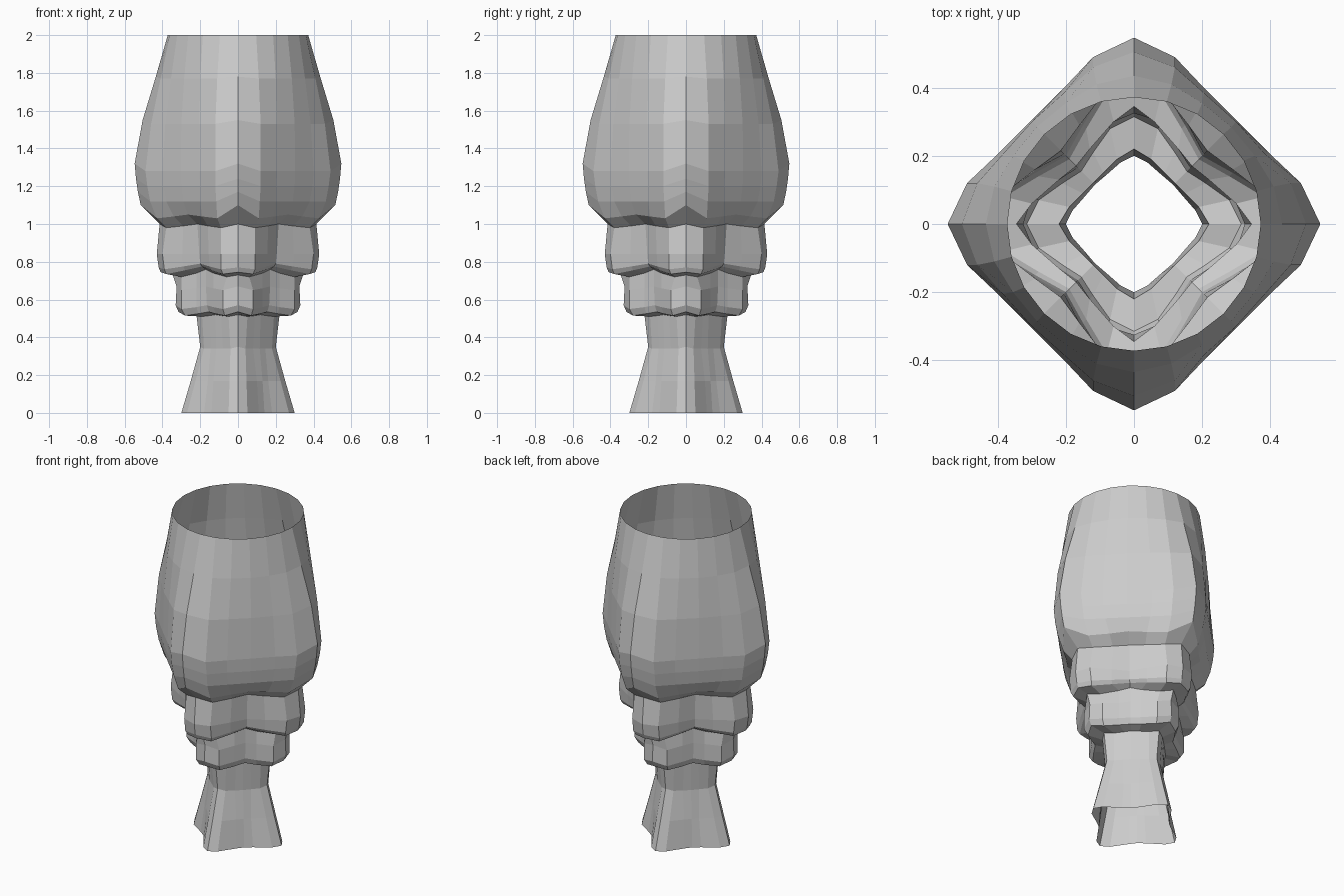
import bpy
import bmesh
from math import sin, cos, radians

cube = bpy.data.objects.get("Cube")
if cube:
    bpy.data.objects.remove(cube, do_unlink=True)

grey = bpy.data.materials.new("plain_grey")
grey.use_nodes = True
colour = (0.6, 0.6, 0.6, 1)
grey.diffuse_color = colour
grey.node_tree.nodes["Principled BSDF"].inputs["Base Color"].default_value = colour


def ring(z, ridge, shoulder, flank, corner, ridge_lift=0.0, corner_lift=0.0):
    """Closed ring, mirrored about both axes and both diagonals."""
    eighth = [(0, ridge, z + ridge_lift), (*shoulder, z),
              (*flank, z + corner_lift / 2), (corner, corner, z + corner_lift)]
    quarter = eighth + [(y, x, h) for x, y, h in eighth[2:0:-1]]
    points = []
    for _ in range(4):
        points += quarter
        quarter = [(y, -x, h) for x, y, h in quarter]
    return points


def round_ring(z, r):
    a, b = radians(15), radians(30)
    return ring(z, r, (r * sin(a), r * cos(a)), (r * sin(b), r * cos(b)),
                r * cos(radians(45)))


def shell(name, rings):
    """Open tube of flat faces through the rings."""
    bm = bmesh.new()
    rows = [[bm.verts.new(p) for p in points] for points in rings]
    for low, high in zip(rows, rows[1:]):
        n = len(low)
        for i in range(n):
            j = (i + 1) % n
            bm.faces.new((low[j], low[i], high[i], high[j]))
    mesh = bpy.data.meshes.new(name)
    bm.to_mesh(mesh)
    bm.free()
    mesh.materials.append(grey)
    obj = bpy.data.objects.new(name, mesh)
    bpy.context.collection.objects.link(obj)


# Flared foot and neck
neck_top = ring(0.51, 0.22, (0.05, 0.19), (0.09, 0.15), 0.12, 0.01, 0.01)
shell("foot", [
    ring(0, 0.3, (0.05, 0.27), (0.11, 0.18), 0.14),
    ring(0.17, 0.25, (0.045, 0.225), (0.1, 0.16), 0.13),
    ring(0.34, 0.2, (0.04, 0.18), (0.08, 0.145), 0.115, 0.01),
    neck_top])

# Lower collar
collar_seam = ring(0.72, 0.345, (0.06, 0.3), (0.13, 0.22), 0.17, 0.01, 0.04)
shell("lower_collar", [
    neck_top,
    ring(0.515, 0.315, (0.07, 0.28), (0.12, 0.21), 0.155, 0.02, 0.02),
    ring(0.55, 0.33, (0.08, 0.3), (0.13, 0.22), 0.165, 0.02, 0.02),
    ring(0.65, 0.325, (0.08, 0.3), (0.13, 0.22), 0.17, 0.02, 0.02),
    collar_seam])

# Upper collar
bowl_seam = ring(0.98, 0.415, (0.09, 0.38), (0.16, 0.29), 0.215, 0.02, 0.02)
shell("upper_collar", [
    collar_seam,
    ring(0.735, 0.41, (0.08, 0.38), (0.14, 0.28), 0.19, 0.01, 0.04),
    ring(0.76, 0.42, (0.09, 0.39), (0.15, 0.29), 0.2, 0.01, 0.03),
    ring(0.84, 0.43, (0.09, 0.4), (0.155, 0.295), 0.205),
    bowl_seam])

# Bowl, square at the belly and round at the rim
shell("bowl", [
    bowl_seam,
    ring(1.03, 0.515, (0.11, 0.43), (0.19, 0.34), 0.265, 0.07, 0.02),
    ring(1.12, 0.53, (0.115, 0.465), (0.2, 0.38), 0.29, 0.05),
    ring(1.2, 0.54, (0.12, 0.48), (0.2, 0.395), 0.3, 0.04),
    ring(1.28, 0.547, (0.12, 0.49), (0.205, 0.4), 0.303, 0.04),
    ring(1.53, 0.505, (0.12, 0.46), (0.205, 0.385), 0.3, 0.02),
    ring(1.77, 0.435, (0.11, 0.41), (0.2, 0.355), 0.285, 0.01),
    round_ring(2, 0.372)])
